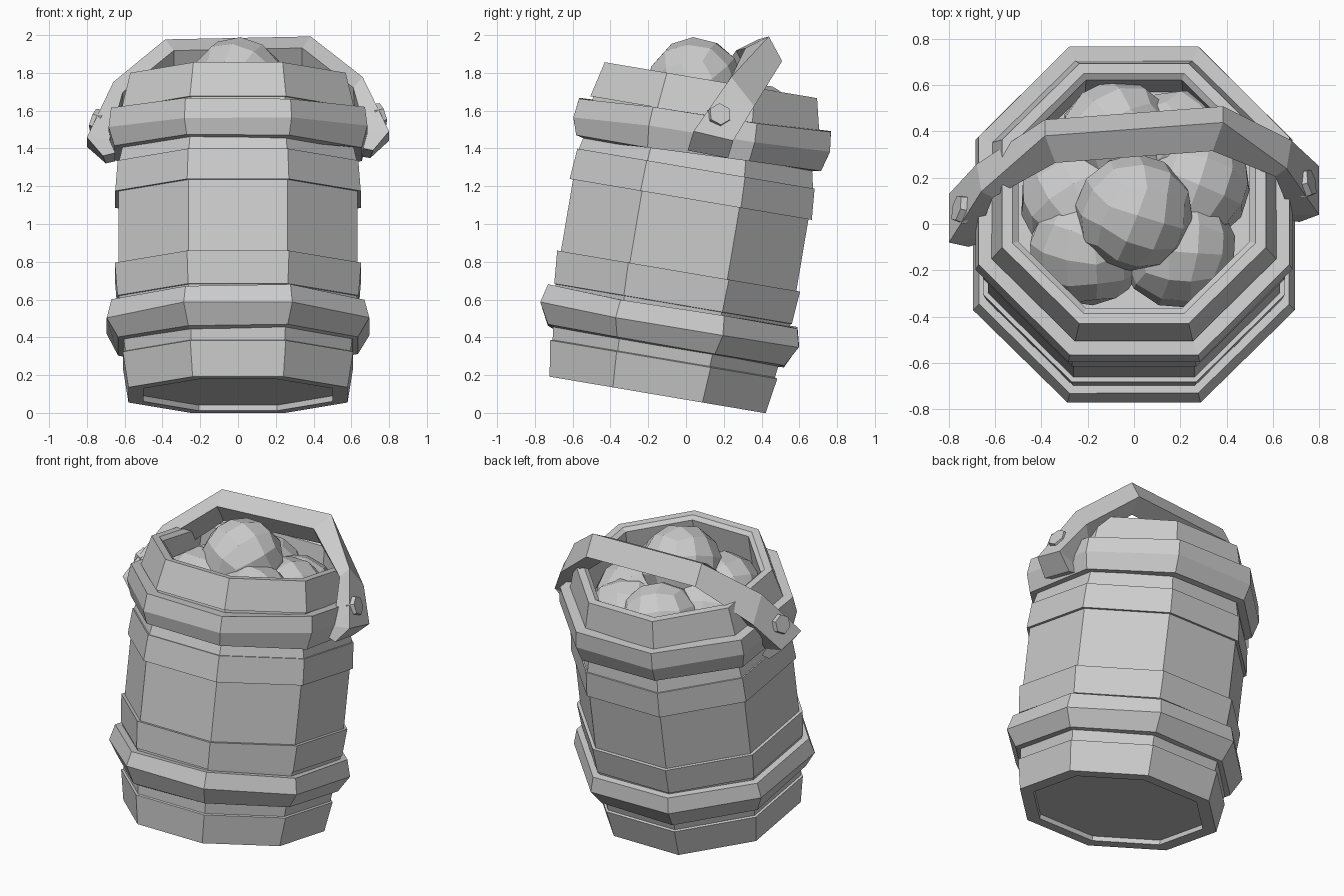
import bpy, bmesh, math, random
from mathutils import Matrix, Vector, Euler

old = bpy.data.objects.get("Cube")
if old:
    bpy.data.objects.remove(old, do_unlink=True)

random.seed(4)
SIDES = 8
LEAN = Matrix.Translation((0, -0.15, 0.095)) @ Matrix.Rotation(math.radians(-9.6), 4, 'X')

grey = bpy.data.materials.new("plain_grey")
grey.use_nodes = True
COLOUR = (0.6, 0.6, 0.6, 1)
grey.diffuse_color = COLOUR
grey.node_tree.nodes["Principled BSDF"].inputs["Base Color"].default_value = COLOUR


def finish(name, bm):
    bmesh.ops.recalc_face_normals(bm, faces=bm.faces)
    mesh = bpy.data.meshes.new(name)
    bm.to_mesh(mesh)
    bm.free()
    mesh.materials.append(grey)
    obj = bpy.data.objects.new(name, mesh)
    bpy.context.collection.objects.link(obj)
    return obj


def octagon(bm, apothem, height, tilt=0, wobble=0):
    """One loop of the barrel, flats facing front and sides."""
    loop = []
    for k in range(SIDES):
        a = math.tau * (k + 0.5) / SIDES
        r = apothem / math.cos(math.pi / SIDES)
        y = r * math.sin(a)
        z = height + tilt * y + random.uniform(-wobble, wobble)
        loop.append(bm.verts.new((r * math.cos(a), y, z)))
    return loop


def bridge(bm, a, b):
    n = len(a)
    for k in range(n):
        bm.faces.new((a[k], a[(k + 1) % n], b[(k + 1) % n], b[k]))


def turned(name, profile, closed=True, tilt=0, wobble=0):
    """Eight-sided lathe; open profiles get capped at both ends."""
    bm = bmesh.new()
    loops = [octagon(bm, r, h, tilt, wobble) for r, h in profile]
    for a, b in zip(loops, loops[1:]):
        bridge(bm, a, b)
    if closed:
        bridge(bm, loops[-1], loops[0])
    else:
        bm.faces.new(loops[0])
        bm.faces.new(loops[-1])
    bm.transform(LEAN)
    return finish(name, bm)


# Barrel shell: recessed base, staves, hollow mouth with a softened lip
turned("barrel_shell", [(0.50, 0.03), (0.50, 0.0), (0.58, 0.0), (0.61, 0.19), (0.597, 0.195),
                        (0.61, 0.30), (0.632, 0.50), (0.632, 1.20), (0.61, 1.30), (0.60, 1.50),
                        (0.615, 1.50), (0.57, 1.69), (0.525, 1.69), (0.50, 1.67), (0.51, 1.30)],
       closed=False)

# Flat bands round the staves
for name, profile in {
    "lower_band": [(0.60, 0.48), (0.638, 0.49), (0.652, 0.665), (0.60, 0.665)],
    "upper_band": [(0.60, 1.05), (0.65, 1.05), (0.637, 1.215), (0.60, 1.215)],
}.items():
    turned(name, profile)

# Loose ridged hoops
turned("lower_hoop", [(0.59, 0.25), (0.635, 0.265), (0.695, 0.375), (0.67, 0.472), (0.59, 0.472)],
       wobble=0.01)
turned("upper_hoop", [(0.58, 1.29), (0.655, 1.30), (0.685, 1.40), (0.672, 1.50), (0.58, 1.50)],
       tilt=0.03, wobble=0.01)

# Handle strap: each station lists front outer, back outer, back inner, front inner
HALF = [
    [(0.385, 0.41, 1.985), (0.385, 0.48, 1.855), (0.34, 0.36, 1.80), (0.34, 0.29, 1.925)],
    [(0.66, 0.19, 1.765), (0.68, 0.31, 1.61), (0.62, 0.26, 1.56), (0.61, 0.16, 1.71)],
    [(0.80, -0.02, 1.475), (0.80, 0.19, 1.425), (0.68, 0.18, 1.40), (0.68, -0.01, 1.46)],
    [(0.715, -0.045, 1.375), (0.70, 0.17, 1.335), (0.65, 0.17, 1.345), (0.65, -0.03, 1.39)],
]


def swing(p, side):
    """Mirror to a side and twist the strap slightly."""
    x = p[0] * side
    return Vector((x, p[1] + 0.075 * x, p[2] + 0.02 * x))


bm = bmesh.new()
stations = [(s, -1) for s in reversed(HALF)] + [(s, 1) for s in HALF]
loops = [[bm.verts.new(swing(p, side)) for p in s] for s, side in stations]
for a, b in zip(loops, loops[1:]):
    bridge(bm, a, b)
bm.faces.new(loops[0])
bm.faces.new(loops[-1])
finish("handle", bm)

# Hexagonal rivets set almost flush in the strap ends
for side, name in ((1, "left_rivet"), (-1, "right_rivet")):
    bm = bmesh.new()
    bmesh.ops.create_cone(bm, cap_ends=True, segments=6, radius1=0.068, radius2=0.06, depth=0.05)
    normal = Vector((0.93 * side, 0.21, 0.31))
    bm.transform(Matrix.Translation(swing((0.745, 0.12, 1.56), side))
                 @ normal.to_track_quat('Z', 'Y').to_matrix().to_4x4())
    finish(name, bm)

# Faceted balls filling the mouth
BALLS = [(0, 0.05, 1.735), (-0.07, 0.37, 1.49), (-0.20, -0.10, 1.55), (0.19, -0.11, 1.55),
         (0.25, 0.17, 1.50), (-0.24, 0.10, 1.49), (0.20, 0.33, 1.44)]
for i, centre in enumerate(BALLS):
    bm = bmesh.new()
    bmesh.ops.create_cube(bm, size=2)
    bmesh.ops.subdivide_edges(bm, edges=bm.edges[:], cuts=2, use_grid_fill=True)
    for v in bm.verts:
        v.co = Vector([math.tan(c * math.pi / 4) for c in v.co]).normalized() * 0.255
    turn = Euler([random.uniform(0, math.pi) for _ in range(3)]).to_matrix().to_4x4()
    bm.transform(Matrix.Translation(centre) @ turn)
    finish(f"ball_{i + 1}", bm)
